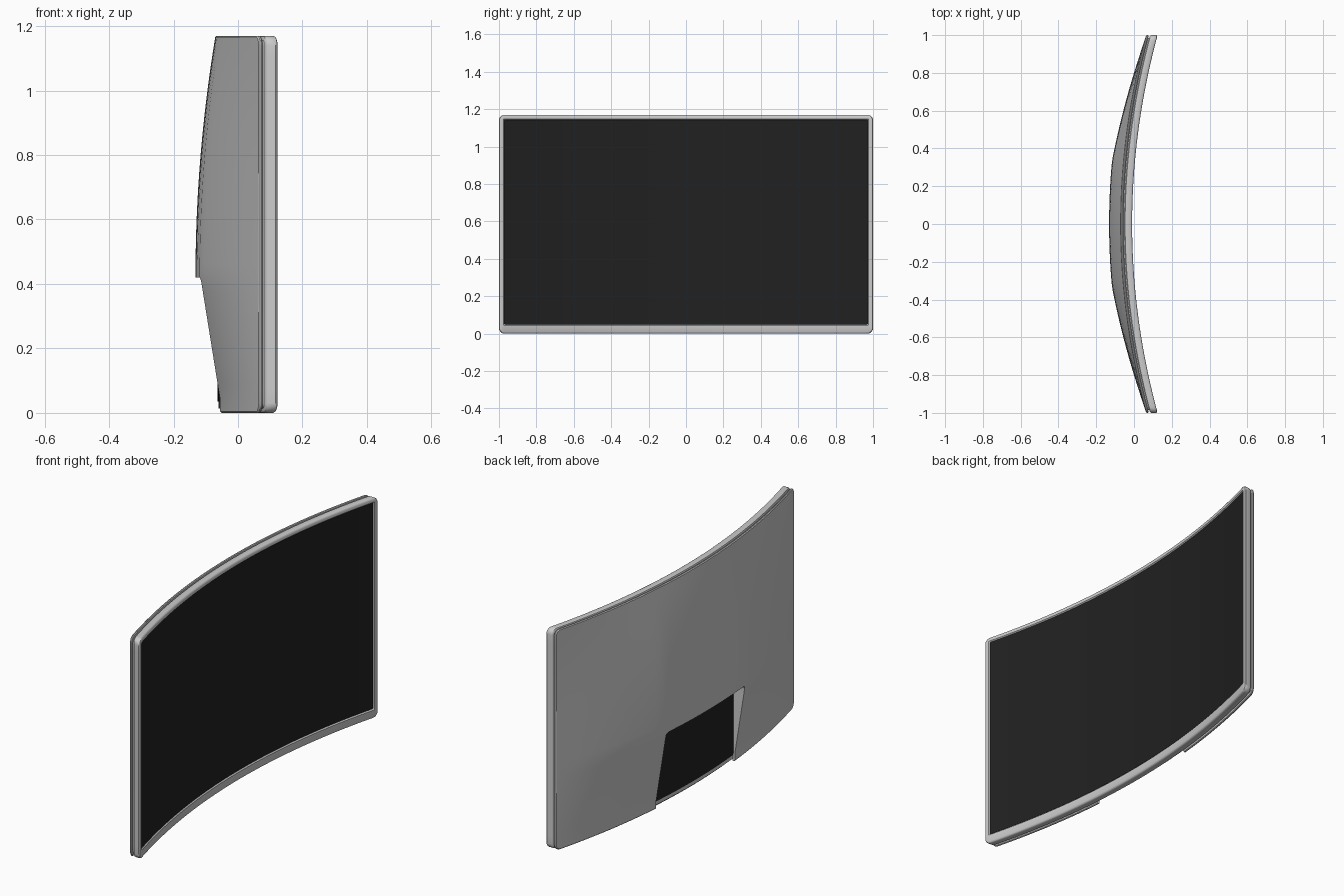
import bpy, bmesh, math

if "Cube" in bpy.data.objects:
    bpy.data.objects.remove(bpy.data.objects["Cube"])

H = 1.17          # overall height
NY, NZ, NA = 44, 28, 5


def front_x(y):
    """Curved front of the display, seen from above."""
    return -0.01 + 0.135 * y * y


def bulge(y, z):
    """Extra thickness of the rear housing."""
    if z < 0.42:
        b = 0.062 * max(0.0, (z - 0.04) / 0.38)
    else:
        b = 0.062 * max(0.0, 1 - ((z - 0.42) / 0.75) ** 2)
    t = max(0.0, (abs(y) - 0.33) / 0.67)
    return b * max(0.0, 1 - t) ** 1.1


def columns(Y, z0, z1, r):
    """Columns of a rounded rectangle as (y, low z, high z)."""
    arc = [(Y - r + r * math.sin(k * math.pi / 2 / NA),
            r - r * math.cos(k * math.pi / 2 / NA)) for k in range(1, NA + 1)]
    mid = [(-(Y - r) + 2 * (Y - r) * i / NY, 0) for i in range(NY + 1)]
    cols = [(-y, o) for y, o in reversed(arc)] + mid + arc
    return [(y, z0 + o, z1 - o) for y, o in cols]


def grid(bm, depth, rect, back=None):
    """Full sheet of vertices bent along the curve."""
    g = []
    for y, lo, hi in columns(*rect):
        col = []
        for j in range(NZ + 1):
            z = lo + (hi - lo) * j / NZ
            x = front_x(y) - depth - (back(y, z) if back else 0)
            col.append(bm.verts.new((x, y, z)))
        g.append(col)
    return g


def rim(g):
    n = len(g)
    return ([g[i][0] for i in range(n)] + [g[-1][j] for j in range(1, NZ + 1)]
            + [g[i][NZ] for i in range(n - 2, -1, -1)]
            + [g[0][j] for j in range(NZ - 1, 0, -1)])


def build(name, loops, capped=True, back=None, color=None):
    """Loft rounded outlines (depth, rect); cap both ends or close as a ring."""
    bm = bmesh.new()
    rims = []
    for k, (depth, rect) in enumerate(loops):
        last = k == len(loops) - 1
        g = grid(bm, depth, rect, back if last else None)
        rims.append(rim(g))
        if capped and (k == 0 or last):
            for i in range(len(g) - 1):
                for j in range(NZ):
                    bm.faces.new((g[i][j], g[i + 1][j], g[i + 1][j + 1], g[i][j + 1]))
    pairs = list(zip(rims, rims[1:]))
    if not capped:
        pairs.append((rims[-1], rims[0]))
    for a, b in pairs:
        for i in range(len(a)):
            j = (i + 1) % len(a)
            bm.faces.new((a[i], a[j], b[j], b[i]))
    bmesh.ops.delete(bm, geom=[v for v in bm.verts if not v.link_faces], context='VERTS')
    bmesh.ops.recalc_face_normals(bm, faces=bm.faces)
    me = bpy.data.meshes.new(name)
    bm.to_mesh(me)
    bm.free()
    ob = bpy.data.objects.new(name, me)
    bpy.context.collection.objects.link(ob)
    if color:
        mat = bpy.data.materials.new(name + "_material")
        mat.diffuse_color = color
        mat.use_nodes = True
        mat.node_tree.nodes["Principled BSDF"].inputs["Base Color"].default_value = mat.diffuse_color
        me.materials.append(mat)
    return ob


def smooth(ob):
    bpy.ops.object.select_all(action='DESELECT')
    ob.select_set(True)
    bpy.context.view_layer.objects.active = ob
    bpy.ops.object.shade_smooth_by_angle(angle=math.radians(35))


def inset(i, r=0.03):
    return (1 - i, i, H - i, max(r - i, 0.004))


DARK = (0.015, 0.015, 0.015, 1)
opening = (0.972, 0.05, H - 0.027, 0.004)
lip = (0.977, 0.044, H - 0.022, 0.006)

# Front frame: a closed ring with softened edges
bezel = build("bezel", [(0.04, inset(0.008)), (0.037, inset(0.002)), (0.032, inset(0)),
                        (0.008, inset(0)), (0.003, inset(0.003)), (0, inset(0.009)),
                        (0, lip), (0.006, opening), (0.04, opening)], capped=False)

# Screen panel
screen = build("screen", [(0.005, opening), (0.03, opening)], color=DARK)

# Core visible in the groove between frame and housing
core = build("core", [(0.028, inset(0.014)), (0.05, inset(0.014))])

# Rear housing with bulging back
housing = build("rear_housing", [(0.046, inset(0.01)), (0.048, inset(0.003)),
                                 (0.052, inset(0)), (0.056, inset(0)),
                                 (0.06, inset(0.004))], back=bulge)

# Recess cut in the lower back
pocket = (0.33, -0.2, 0.42, 0.02)
cutter = build("recess_cutter", [(0.04, pocket), (0.3, pocket)])
cutter.hide_render = True
mod = housing.modifiers.new("recess", 'BOOLEAN')
mod.operation, mod.solver, mod.object = 'DIFFERENCE', 'EXACT', cutter
bpy.context.view_layer.objects.active = housing
housing.select_set(True)
bpy.ops.object.modifier_apply(modifier="recess")
bpy.data.objects.remove(cutter)

# Dark floor of the recess
floor_rect = (0.328, 0.035, 0.42, 0.01)
recess_floor = build("recess_floor", [(0.045, floor_rect), (0.053, floor_rect)], color=DARK)

for ob in (bezel, screen, core, housing, recess_floor):
    smooth(ob)
